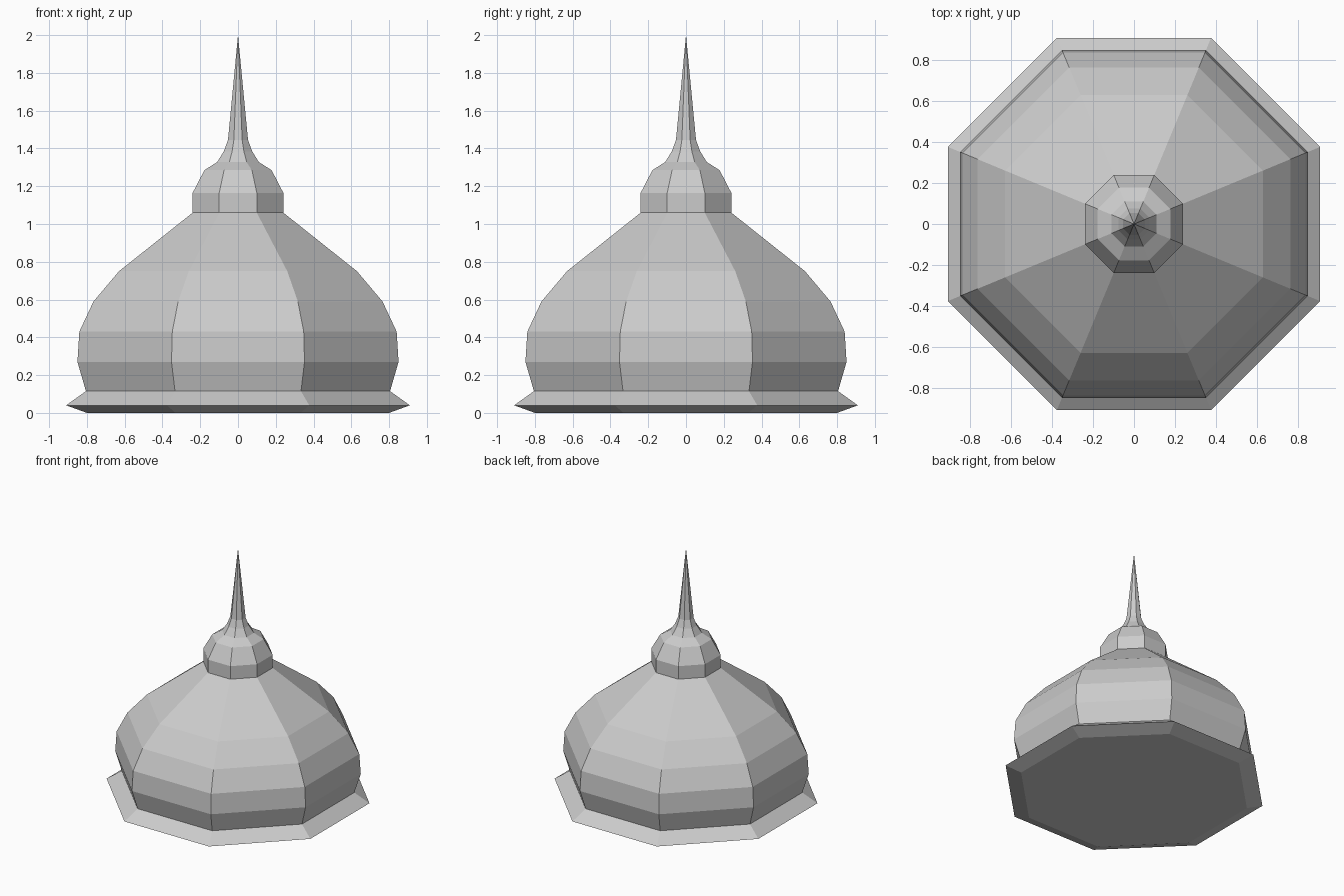
import bpy, bmesh
from math import cos, sin, pi

if "Cube" in bpy.data.objects:
    bpy.data.objects.remove(bpy.data.objects["Cube"])

SIDES = 8


def lathe(name, profile, cap_bottom=False):
    """Octagonal shell from (flat-to-centre distance, height) points; radius 0 makes a tip."""
    bm = bmesh.new()
    rings = []
    for a, z in profile:
        if a == 0:
            rings.append([bm.verts.new((0, 0, z))] * SIDES)
            continue
        r = a / cos(pi / SIDES)
        rings.append([bm.verts.new((r * cos((2 * i + 1) * pi / SIDES),
                                    r * sin((2 * i + 1) * pi / SIDES), z))
                      for i in range(SIDES)])
    for low, high in zip(rings, rings[1:]):
        for i in range(SIDES):
            j = (i + 1) % SIDES
            quad = [low[i], low[j], high[j], high[i]]
            bm.faces.new(list(dict.fromkeys(quad)))
    if cap_bottom:
        bm.faces.new(rings[0][::-1])
    mesh = bpy.data.meshes.new(name)
    bm.to_mesh(mesh)
    bm.free()
    obj = bpy.data.objects.new(name, mesh)
    bpy.context.collection.objects.link(obj)
    return obj


# flared eave with flat underside
lathe("eave", [(0.80, 0), (0.91, 0.04), (0.805, 0.115)], cap_bottom=True)

# bulging dome
lathe("dome", [(0.805, 0.115), (0.85, 0.27), (0.84, 0.43),
               (0.765, 0.59), (0.63, 0.75), (0.24, 1.06)])

# drum, small cap and needle spire
lathe("spire", [(0.24, 1.06), (0.24, 1.165), (0.178, 1.285), (0.11, 1.328),
                (0.075, 1.385), (0.053, 1.445), (0, 2.0)])
